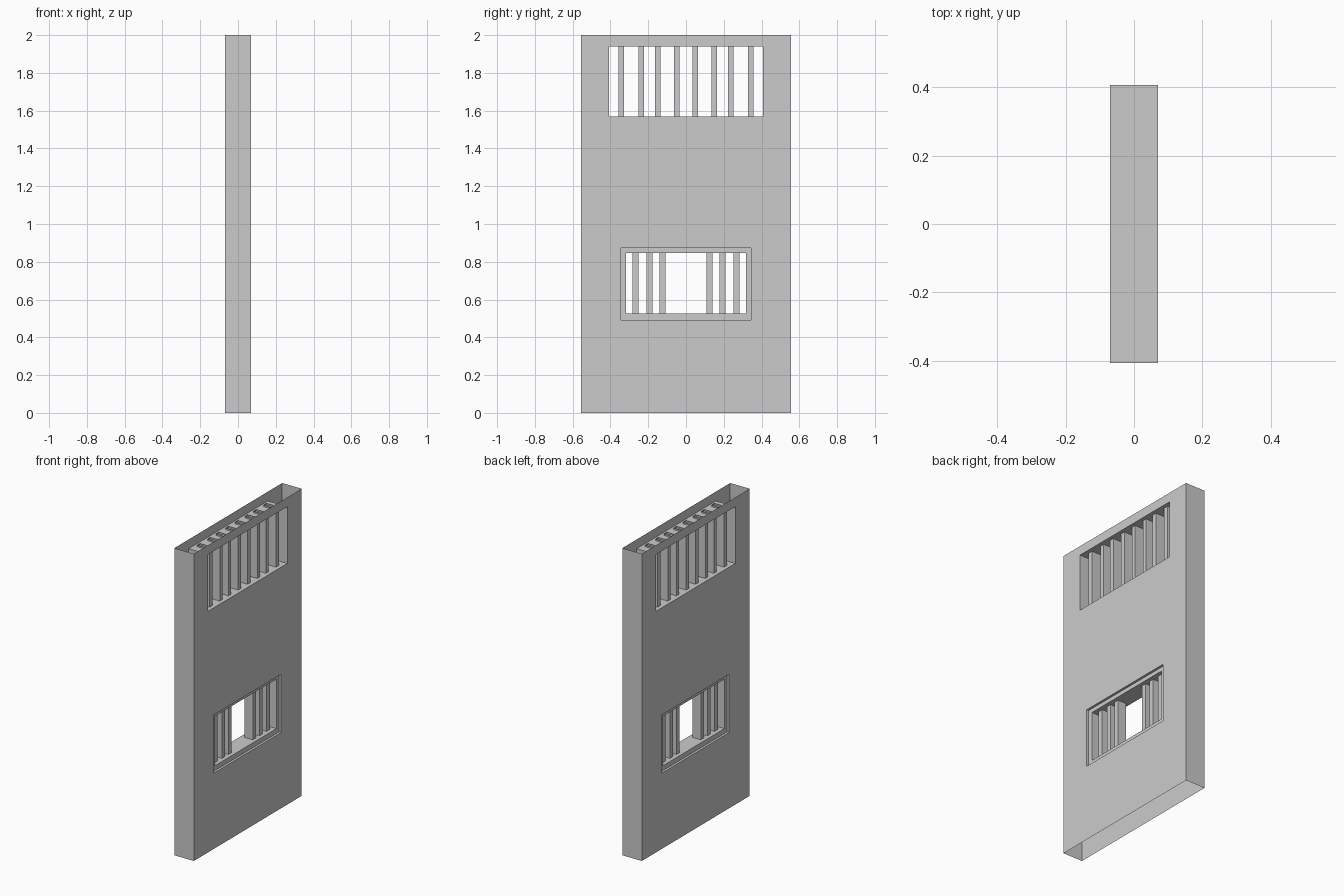
import bpy
import bmesh

if "Cube" in bpy.data.objects:
    bpy.data.objects.remove(bpy.data.objects["Cube"])

W, H, T = 0.555, 2.0, 0.07            # half width, height, half thickness
RECESS = 0.055                        # x of the recessed lower frame
UPPER = (0.407, 1.57, 1.94)           # half width, bottom, top
LOWER = (0.345, 0.493, 0.873)
LOWER_IN = (0.317, 0.525, 0.847)


def finish(bm, name):
    bmesh.ops.remove_doubles(bm, verts=bm.verts, dist=1e-5)
    bmesh.ops.recalc_face_normals(bm, faces=bm.faces)
    mesh = bpy.data.meshes.new(name)
    bm.to_mesh(mesh)
    bm.free()
    obj = bpy.data.objects.new(name, mesh)
    bpy.context.collection.objects.link(obj)
    return obj


def quad(bm, pts):
    bm.faces.new([bm.verts.new(p) for p in pts])


def ring(bm, a, xa, b, xb):
    """Band of four quads joining two window rectangles."""
    def loop(r, x):
        w, lo, hi = r
        return [(x, -w, lo), (x, w, lo), (x, w, hi), (x, -w, hi)]
    p, q = loop(a, xa), loop(b, xb)
    for i in range(4):
        j = (i + 1) % 4
        quad(bm, [p[i], p[j], q[j], q[i]])


# Hollow wall: two pierced faces and two ends, open at top and bottom
bm = bmesh.new()
ys = sorted(s * v for v in (W, UPPER[0], LOWER[0]) for s in (-1, 1))
zs = [0, LOWER[1], LOWER[2], UPPER[1], UPPER[2], H]
for y0, y1 in zip(ys, ys[1:]):
    for z0, z1 in zip(zs, zs[1:]):
        cy, cz = (y0 + y1) / 2, (z0 + z1) / 2
        if any(abs(cy) < w and lo < cz < hi for w, lo, hi in (UPPER, LOWER)):
            continue
        for x in (-T, T):
            quad(bm, [(x, y0, z0), (x, y1, z0), (x, y1, z1), (x, y0, z1)])
for y in (-W, W):
    for z0, z1 in zip(zs, zs[1:]):
        quad(bm, [(-T, y, z0), (T, y, z0), (T, y, z1), (-T, y, z1)])

# Window reveals, with a recessed frame on both sides of the lower one
ring(bm, UPPER, -T, UPPER, T)
for s in (-1, 1):
    ring(bm, LOWER, s * T, LOWER, s * RECESS)
    ring(bm, LOWER, s * RECESS, LOWER_IN, s * RECESS)
ring(bm, LOWER_IN, -RECESS, LOWER_IN, RECESS)
finish(bm, "wall")


def slats(name, centres, half_w, half_d, z0, z1):
    """Mirrored row of upright slats without end caps."""
    bm = bmesh.new()
    for c in centres:
        for s in (-1, 1):
            y0, y1 = s * c - half_w, s * c + half_w
            p = [(-half_d, y0), (half_d, y0), (half_d, y1), (-half_d, y1)]
            for i in range(4):
                a, b = p[i], p[(i + 1) % 4]
                quad(bm, [(*a, z0), (*b, z0), (*b, z1), (*a, z1)])
    return finish(bm, name)


slats("upper_slats", (0.049, 0.149, 0.237, 0.342), 0.015, 0.045, 1.56, 1.95)
slats("lower_slats", (0.125, 0.193, 0.268), 0.016, 0.03, 0.515, 0.857)
